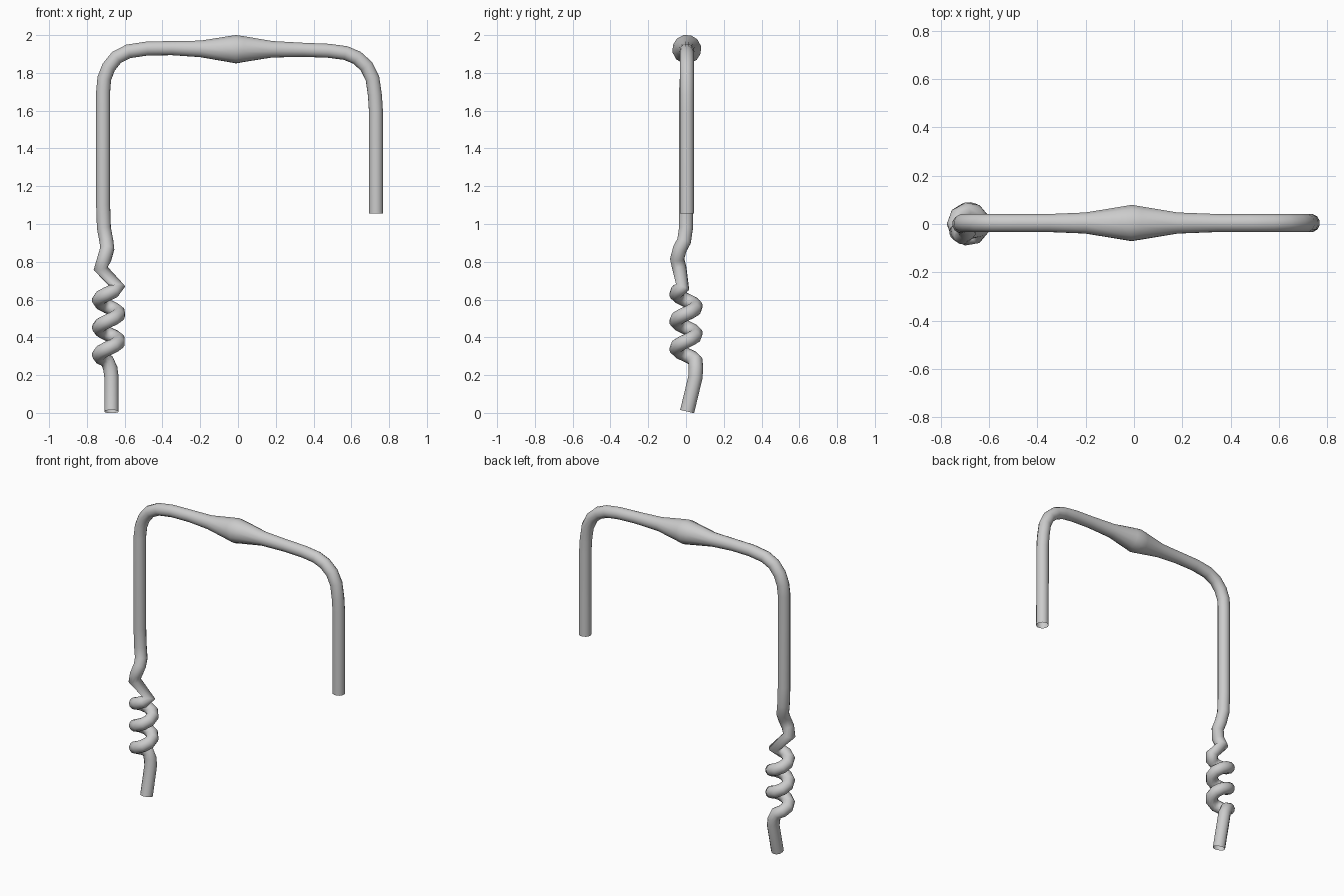
import bpy, bmesh, math
from mathutils import Vector

if "Cube" in bpy.data.objects:
    bpy.data.objects.remove(bpy.data.objects["Cube"])

SIDES = 12
R = 0.038


def sweep(name, points, radii):
    """Open-ended round tube along points with a minimally twisting frame."""
    pts = [Vector(p) for p in points]
    bm = bmesh.new()
    rings, u, prev = [], Vector((0, 1, 0)), None
    for i, p in enumerate(pts):
        a = (p - pts[i - 1]).normalized() if i else None
        b = (pts[i + 1] - p).normalized() if i < len(pts) - 1 else None
        t = ((a or b) + (b or a)).normalized()
        if prev:
            u = prev.rotation_difference(t) @ u
        u = (u - t * u.dot(t)).normalized()
        v, prev = t.cross(u), t
        rings.append([bm.verts.new(p + radii[i] * (u * math.cos(k) + v * math.sin(k)))
                      for k in (2 * math.pi * s / SIDES for s in range(SIDES))])
    for r0, r1 in zip(rings, rings[1:]):
        for s in range(SIDES):
            n = (s + 1) % SIDES
            bm.faces.new((r0[s], r0[n], r1[n], r1[s]))
    me = bpy.data.meshes.new(name)
    bm.to_mesh(me)
    bm.free()
    for f in me.polygons:
        f.use_smooth = True
    ob = bpy.data.objects.new(name, me)
    bpy.context.collection.objects.link(ob)
    return ob


# lower tail
path = [(-0.67, 0.006, 0.007), (-0.67, 0.05, 0.19), (-0.676, 0.052, 0.235)]
# coil: three turns and a quarter, counter-clockwise going up
for i in range(28):
    a = math.radians(100 + i * 40)
    path.append((-0.684 + 0.052 * math.cos(a), 0.052 * math.sin(a), 0.275 + i * 0.0161))
path = path[:-3]
path[-1] = (path[-1][0], path[-1][1], path[-1][2] + 0.005)
# exit of coil and left upright
path = [p for p in path if p[2] < 0.745]
path += [(-0.727, -0.035, 0.765), (-0.708, -0.047, 0.815), (-0.692, -0.032, 0.87),
         (-0.697, -0.01, 0.91), (-0.71, 0, 0.98), (-0.714, 0, 1.1), (-0.714, 0, 1.7)]
# left bend, crossbar, right bend, right leg
top = [(-0.708, 1.77), (-0.685, 1.83), (-0.643, 1.882), (-0.58, 1.914), (-0.48, 1.929),
       (-0.35, 1.931), (-0.2, 1.927), (-0.05, 1.926), (-0.01, 1.925), (0.03, 1.926),
       (0.18, 1.925), (0.35, 1.922), (0.48, 1.917), (0.57, 1.905), (0.63, 1.88),
       (0.68, 1.835), (0.712, 1.77), (0.725, 1.68), (0.73, 1.6), (0.731, 1.055)]
path += [(x, 0.004, z) for x, z in top]


def radius(p):
    # swollen grip in the middle of the crossbar
    if p[2] < 1.9:
        return R
    d = abs(p[0] + 0.01)
    if d < 0.2:
        return 0.077 - d / 0.2 * 0.034 if d > 0.01 else 0.077
    return R + 0.005 * max(0, 1 - (d - 0.2) / 0.15)


sweep("coiled_hook_wire", path, [radius(p) for p in path])
